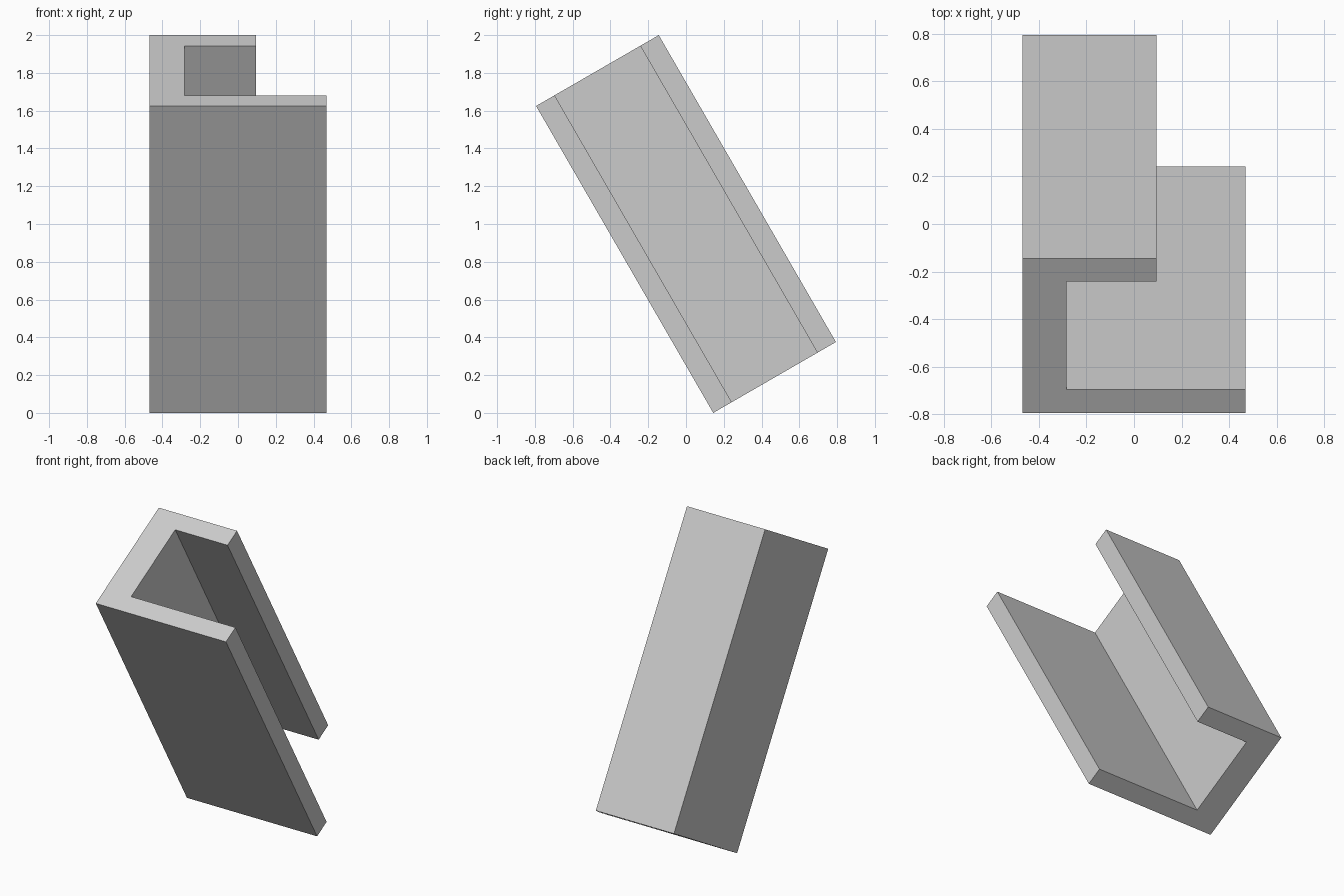
import bpy
import bmesh
from math import radians
from mathutils import Matrix

cube = bpy.data.objects.get("Cube")
if cube:
    bpy.data.objects.remove(cube, do_unlink=True)

# Proportions of the channel
LENGTH = 1.876
WIDTH = 0.938      # long flange, along x
DEPTH = 0.75       # across both flanges
SHORT = 0.563      # short flange, along x
WALL = 0.113       # flange thickness
WEB = 0.186        # web thickness
TILT = radians(30)

# One plain grey
grey = bpy.data.materials.new("light grey")
grey.use_nodes = True
grey.diffuse_color = (0.6, 0.6, 0.6, 1)
grey.node_tree.nodes["Principled BSDF"].inputs["Base Color"].default_value = (0.6, 0.6, 0.6, 1)

# Channel cross-section: long front flange, web, short back flange
x0, y0 = -WIDTH / 2, -DEPTH / 2
y1 = -y0
profile = [
    (x0, y0), (x0 + WIDTH, y0), (x0 + WIDTH, y0 + WALL), (x0 + WEB, y0 + WALL),
    (x0 + WEB, y1 - WALL), (x0 + SHORT, y1 - WALL), (x0 + SHORT, y1), (x0, y1),
]

# Extrude the section along its length, then lean it forward
bm = bmesh.new()
base = bm.faces.new([bm.verts.new((x, y, -LENGTH / 2)) for x, y in profile])
extruded = bmesh.ops.extrude_face_region(bm, geom=[base], use_keep_orig=True)
top = [v for v in extruded["geom"] if isinstance(v, bmesh.types.BMVert)]
bmesh.ops.translate(bm, verts=top, vec=(0, 0, LENGTH))
bmesh.ops.recalc_face_normals(bm, faces=bm.faces)
bm.transform(Matrix.Translation((0, 0, 1)) @ Matrix.Rotation(TILT, 4, "X"))

mesh = bpy.data.meshes.new("tilted_channel")
bm.to_mesh(mesh)
bm.free()
mesh.materials.append(grey)
channel = bpy.data.objects.new("tilted_channel", mesh)
bpy.context.collection.objects.link(channel)
